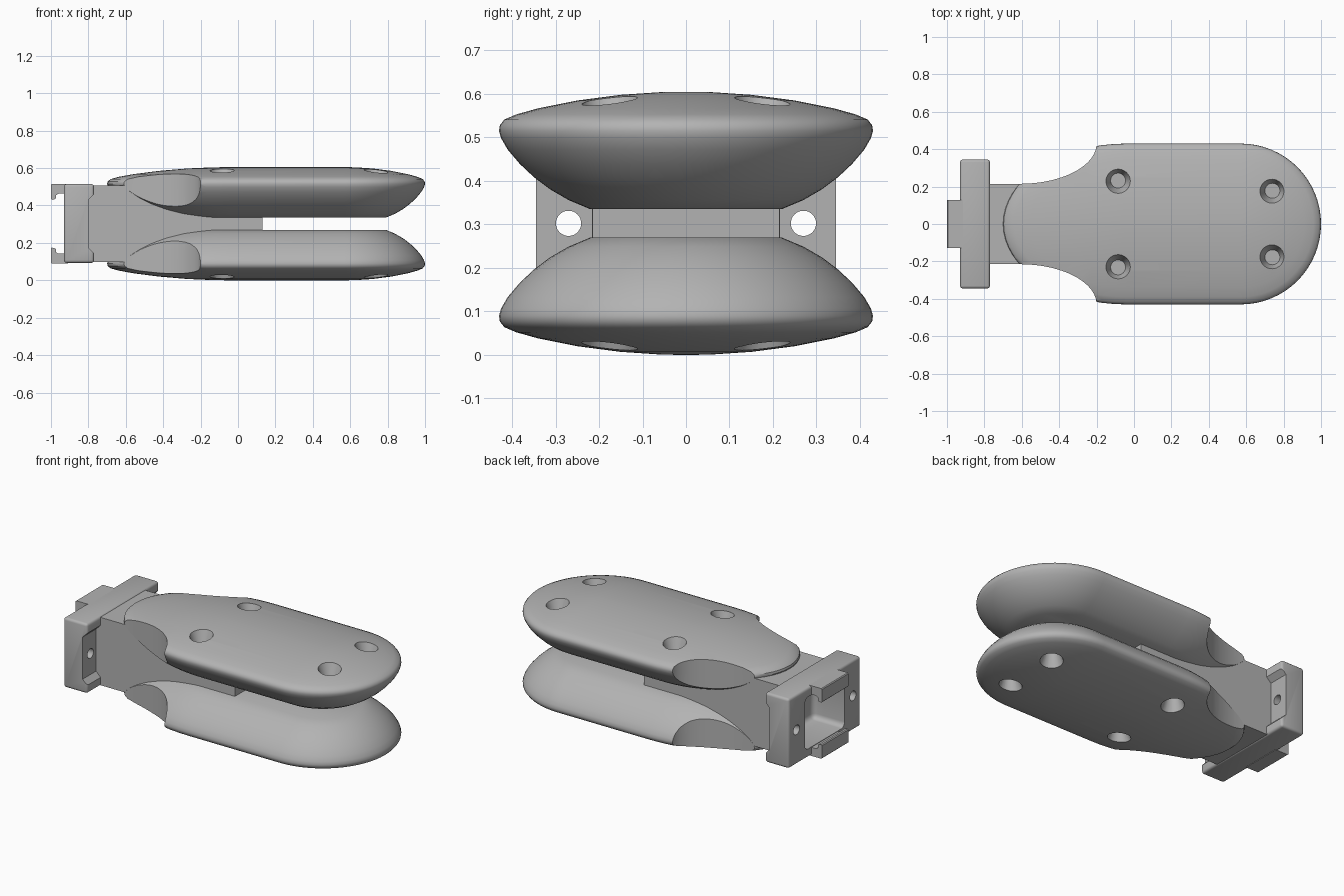
import bpy, bmesh
from math import pi, sin, cos
from mathutils import Matrix

if "Cube" in bpy.data.objects:
    bpy.data.objects.remove(bpy.data.objects["Cube"])

MID = 0.3025  # mirror plane height

grey = bpy.data.materials.new("plain grey")
grey.use_nodes = True
grey.diffuse_color = (0.45, 0.45, 0.45, 1)
grey.node_tree.nodes["Principled BSDF"].inputs["Base Color"].default_value = (0.45, 0.45, 0.45, 1)


def make(name, bm):
    bmesh.ops.recalc_face_normals(bm, faces=bm.faces)
    mesh = bpy.data.meshes.new(name)
    bm.to_mesh(mesh)
    bm.free()
    obj = bpy.data.objects.new(name, mesh)
    mesh.materials.append(grey)
    bpy.context.collection.objects.link(obj)
    return obj


def select(obj):
    bpy.ops.object.select_all(action="DESELECT")
    obj.select_set(True)
    bpy.context.view_layer.objects.active = obj


def apply(obj, kind, **settings):
    mod = obj.modifiers.new(kind, kind)
    for key, value in settings.items():
        setattr(mod, key, value)
    select(obj)
    bpy.ops.object.modifier_apply(modifier=mod.name)


def cut(obj, *cutters):
    for c in cutters:
        c.hide_render = True
        apply(obj, "BOOLEAN", operation="DIFFERENCE", solver="EXACT", object=c)
        bpy.data.objects.remove(c)


def smooth(obj):
    select(obj)
    bpy.ops.object.shade_smooth_by_angle(angle=0.6)


def box(name, x0, x1, y, z0, z1):
    bm = bmesh.new()
    bmesh.ops.create_cube(bm, size=1)
    for v in bm.verts:
        v.co = ((x0 + x1) / 2 + v.co.x * (x1 - x0), v.co.y * 2 * y,
                (z0 + z1) / 2 + v.co.z * (z1 - z0))
    return make(name, bm)


def prism(name, pts, y0, y1):
    """Extrude an x-z outline along y."""
    bm = bmesh.new()
    face = bm.faces.new([bm.verts.new((x, y0, z)) for x, z in pts])
    out = bmesh.ops.extrude_face_region(bm, geom=[face])["geom"]
    bmesh.ops.translate(bm, vec=(0, y1 - y0, 0),
                        verts=[g for g in out if isinstance(g, bmesh.types.BMVert)])
    return make(name, bm)


def cone(name, r1, r2, depth, place, sides=32):
    bm = bmesh.new()
    bmesh.ops.create_cone(bm, cap_ends=True, segments=sides, radius1=r1,
                          radius2=r2, depth=depth, matrix=place)
    return make(name, bm)


def flip(obj, name):
    """Copy mirrored through the middle height."""
    bm = bmesh.new()
    bm.from_mesh(obj.data)
    for v in bm.verts:
        v.co.z = 2 * MID - v.co.z
    bmesh.ops.reverse_faces(bm, faces=bm.faces)
    copy = make(name, bm)
    smooth(copy)
    return copy


# Grip pad: rounded outline lofted through (half width, height) rings
PROFILE = [(.22, .335), (.27, .356), (.313, .381), (.35, .409), (.382, .439),
           (.41, .472), (.425, .498), (.43, .515), (.428, .528), (.418, .541),
           (.39, .553), (.34, .567), (.25, .585), (.15, .598), (.06, .604), (.01, .605)]
N = 32
bm = bmesh.new()
rings = []
for w, z in PROFILE:
    right = [(.57 + w * cos(a), w * sin(a)) for a in [pi * (i / N - .5) for i in range(N + 1)]]
    left = [(-.04 + w * 1.535 * cos(a), w * sin(a)) for a in [pi * (i / N + .5) for i in range(N + 1)]]
    rings.append([bm.verts.new((x, y, z)) for x, y in right + left])
for lo, hi in zip(rings, rings[1:]):
    for i in range(len(lo)):
        j = (i + 1) % len(lo)
        bm.faces.new((lo[i], lo[j], hi[j], hi[i]))
bm.faces.new(rings[0][::-1])
bm.faces.new(rings[-1])
upper_pad = make("upper_grip_pad", bm)

# Side scoops and tapered screw holes
for s in (-1, 1):
    scoop = Matrix.Translation((-.61, s * .43, .5)) @ Matrix.Diagonal((.41, .215, 1, 1))
    cut(upper_pad, cone("scoop_cutter", 1, 1, 1, scoop, 96))
    for x, y in ((-.085, .232), (.74, .178)):
        cut(upper_pad, cone("screw_cutter", .04, .075, .1, Matrix.Translation((x, s * y, .565))))
smooth(upper_pad)
flip(upper_pad, "lower_grip_pad")

# Core block between the pads
core = box("core_block", -.79, .13, .215, .097, .508)

# Mounting bracket with rounded edges
bracket = box("mounting_bracket", -.93, -.77, .345, .093, .515)
apply(bracket, "BEVEL", width=.015, segments=3)

# Grooves and bolt holes in the bracket ears
for s in (-1, 1):
    notch = [(-.75, .14), (-.77, .145), (-.8, .175), (-.8, .43), (-.77, .46), (-.75, .465)]
    ends = sorted((s * .216, s * .4))
    cut(bracket, prism("notch_cutter", notch, *ends))
    hole = Matrix.Translation((-.85, s * .27, MID)) @ Matrix.Rotation(pi / 2, 4, "Y")
    cut(bracket, cone("bolt_cutter", .029, .029, .4, hole))

# Socket opening at the mounting end
for part in (bracket, core):
    socket = box("socket_cutter", -1, -.72, .19, .145, .46)
    apply(socket, "BEVEL", width=.03, segments=4)
    cut(part, socket)
    smooth(part)

# Hooked lips above and below the socket
lip = prism("upper_hook_lip", [(-.91, .515), (-.995, .515), (-1, .51), (-1, .435), (-.995, .43),
                               (-.975, .435), (-.972, .455), (-.96, .463), (-.91, .463)], -.127, .127)
smooth(lip)
flip(lip, "lower_hook_lip")
